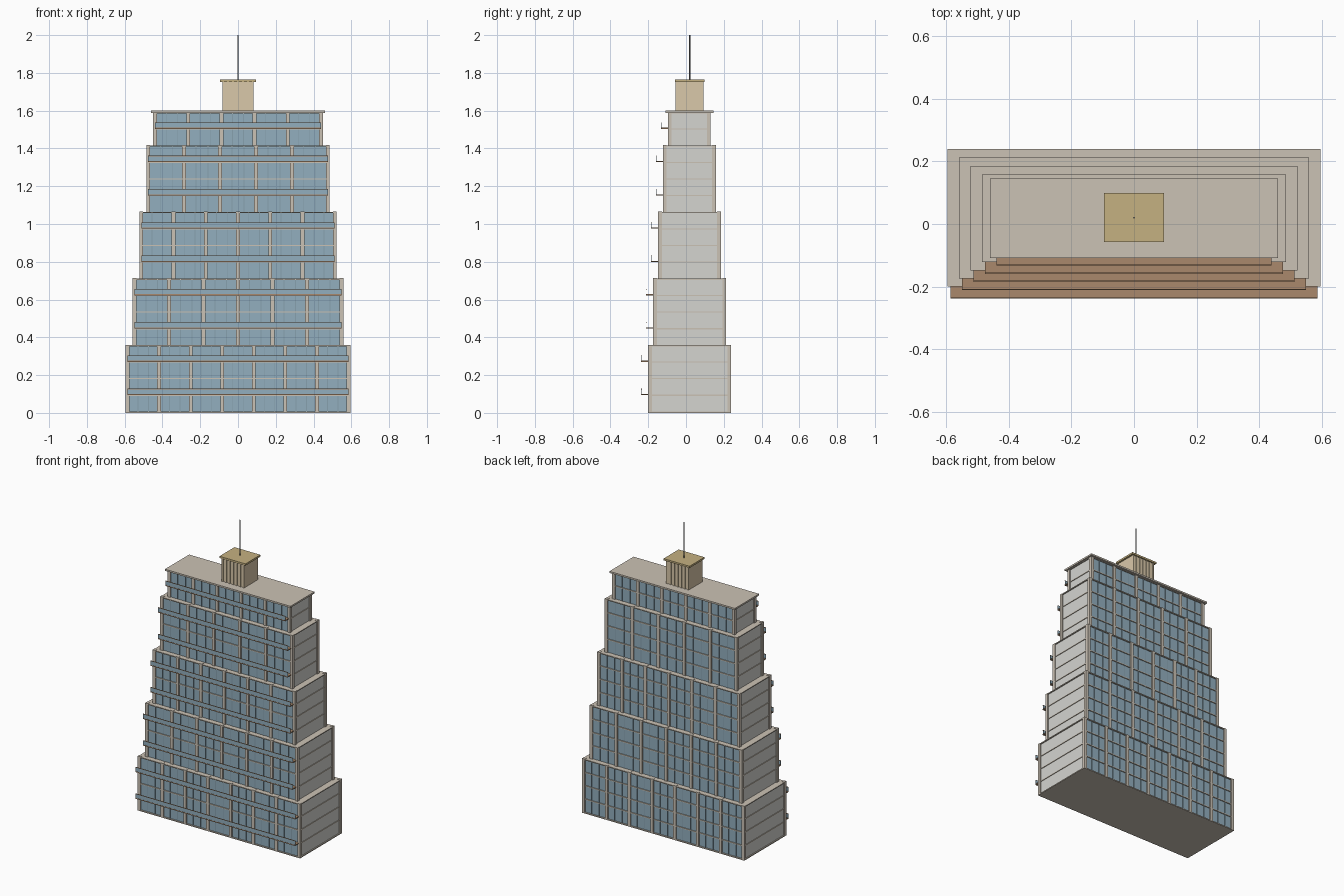
import bpy, bmesh
from mathutils import Matrix, Vector

if "Cube" in bpy.data.objects:
    bpy.data.objects.remove(bpy.data.objects["Cube"])


def material(name, rgb):
    m = bpy.data.materials.new(name)
    m.diffuse_color = (*rgb, 1)
    m.use_nodes = True
    m.node_tree.nodes["Principled BSDF"].inputs["Base Color"].default_value = m.diffuse_color
    return m


GLASS = material("glass_blue", (0.29, 0.43, 0.52))
FRAME = material("frame_blue", (0.24, 0.35, 0.42))
BEIGE = material("concrete_beige", (0.60, 0.54, 0.46))
WALL = material("wall_grey", (0.66, 0.66, 0.63))
WOOD = material("balcony_brown", (0.40, 0.25, 0.15))
TAN = material("penthouse_tan", (0.70, 0.58, 0.40))
GOLD = material("cap_gold", (0.56, 0.44, 0.22))
DARK = material("dark_metal", (0.15, 0.15, 0.15))


def boxes(name, items, mat):
    """One object from boxes given as (x0, x1, y0, y1, z0, z1)."""
    bm = bmesh.new()
    for x0, x1, y0, y1, z0, z1 in items:
        mid = Vector(((x0 + x1) / 2, (y0 + y1) / 2, (z0 + z1) / 2))
        size = Matrix.Diagonal((x1 - x0, y1 - y0, z1 - z0, 1))
        bmesh.ops.create_cube(bm, size=1, matrix=Matrix.Translation(mid) @ size)
    mesh = bpy.data.meshes.new(name)
    bm.to_mesh(mesh)
    bm.free()
    mesh.materials.append(mat)
    ob = bpy.data.objects.new(name, mesh)
    bpy.context.collection.objects.link(ob)
    return ob


FLOOR = 0.0881      # storey height
BASE = 0.006        # ground slab
COL = 0.02          # column width
BAYS = (7, 6, 6, 5, 5)
STOREYS = (4, 4, 4, 4, 2)

z = BASE
for i, (bays, storeys) in enumerate(zip(BAYS, STOREYS)):
    hx = 0.595 - 0.0365 * i
    yf = -0.200 + 0.026 * i
    yb = 0.239 - 0.027 * i
    top = z + storeys * FLOOR
    tag = f"tier_{i + 1}_"

    # columns along front and back
    step = (2 * hx - COL) / bays
    xs = [-hx + COL / 2 + step * k for k in range(bays + 1)]
    h = COL / 2
    cols = []
    for x in xs:
        cols.append((x - h, x + h, yf, yf + COL, z, top + 0.002))
        cols.append((x - h, x + h, yb - COL, yb, z, top + 0.002))
    boxes(tag + "columns", cols, BEIGE)

    # floor slabs, including the terrace on top
    slabs = [(-hx + 0.003, hx - 0.003, yf + 0.002, yb - 0.002,
              z + k * FLOOR - 0.004, z + k * FLOOR + 0.002)
             for k in range(1, storeys)]
    slabs.append((-hx, hx, yf, yb, top - 0.006, top))
    boxes(tag + "floor_slabs", slabs, BEIGE)

    # solid side walls
    boxes(tag + "side_walls",
          [(min(s * (hx - 0.007), s * (hx - 0.02)), max(s * (hx - 0.007), s * (hx - 0.02)),
            yf + COL - 0.004, yb - COL + 0.004, z, top - 0.002) for s in (-1, 1)], WALL)

    # glazing on front and back, three panes per bay
    boxes(tag + "glazing",
          [(-hx + 0.015, hx - 0.015, yf + 0.008, yf + 0.014, z, top - 0.004),
           (-hx + 0.015, hx - 0.015, yb - 0.014, yb - 0.008, z, top - 0.004)], GLASS)
    mullions = []
    for x in xs[:-1]:
        for t in (1 / 3, 2 / 3):
            m = x + step * t
            mullions.append((m - 0.002, m + 0.002, yf + 0.004, yf + 0.01, z, top - 0.004))
            mullions.append((m - 0.002, m + 0.002, yb - 0.01, yb - 0.004, z, top - 0.004))
    boxes(tag + "mullions", mullions, FRAME)

    # full-width front balconies on every second storey
    decks, panels, rails = [], [], []
    bx, by = hx - 0.01, yf - 0.037
    for k in range(1, storeys, 2):
        bz = z + k * FLOOR
        decks.append((-bx, bx, by, yf + 0.005, bz, bz + 0.006))
        panels.append((-bx, bx, by + 0.001, by + 0.003, bz + 0.006, bz + 0.031))
        rails.append((-bx, bx, by, by + 0.004, bz + 0.031, bz + 0.034))
    boxes(tag + "balcony_decks", decks, WOOD)
    boxes(tag + "balcony_glass", panels, GLASS)
    boxes(tag + "balcony_rails", rails, WOOD)
    z = top

# ground slab and main roof
boxes("ground_slab", [(-0.595, 0.595, -0.2, 0.239, 0, BASE + 0.001)], BEIGE)
boxes("main_roof", [(-0.46, 0.46, -0.108, 0.145, z - 0.003, z + 0.008)], BEIGE)

# rooftop penthouse with vertical slats and overhanging cap
boxes("penthouse", [(-0.083, 0.083, -0.05, 0.087, z, 1.752)], TAN)
slats = []
for k in range(7):
    x = -0.078 + 0.026 * k
    slats.append((x - 0.005, x + 0.005, -0.055, -0.049, z + 0.008, 1.752))
    slats.append((x - 0.005, x + 0.005, 0.086, 0.092, z + 0.008, 1.752))
boxes("penthouse_slats", slats, TAN)
boxes("penthouse_cap", [(-0.095, 0.095, -0.058, 0.099, 1.752, 1.764)], GOLD)

# antenna
bpy.ops.mesh.primitive_cylinder_add(vertices=8, radius=0.003, depth=0.24,
                                    location=(0, 0.02, 1.88))
mast = bpy.context.object
mast.name = "antenna"
mast.data.materials.append(DARK)
